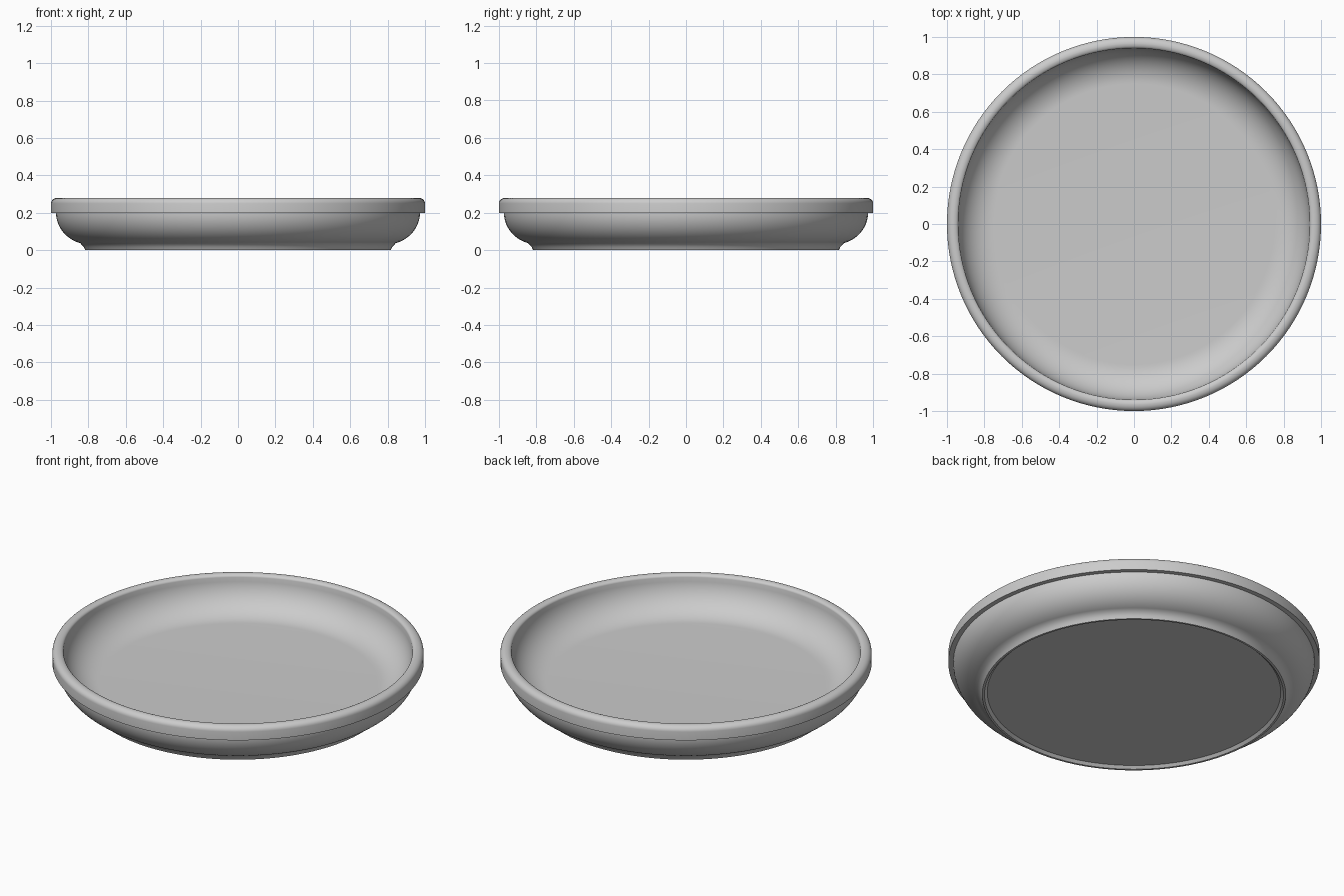
import bpy, bmesh
from math import sin, cos, pi, radians

if "Cube" in bpy.data.objects:
    bpy.data.objects.remove(bpy.data.objects["Cube"])

SEGMENTS = 128


def arc(cx, cz, rx, rz, a0, a1, n):
    """Points of an elliptical arc in the profile plane, angles in degrees."""
    return [(cx + rx * cos(radians(a0 + (a1 - a0) * i / n)),
             cz + rz * sin(radians(a0 + (a1 - a0) * i / n))) for i in range(n + 1)]


def lathe(name, profile):
    """Spin a profile that starts and ends on the z axis."""
    bm = bmesh.new()
    rings = []
    for r, z in profile:
        if r == 0:
            rings.append([bm.verts.new((0, 0, z))])
        else:
            rings.append([bm.verts.new((r * cos(2 * pi * i / SEGMENTS),
                                        r * sin(2 * pi * i / SEGMENTS), z))
                          for i in range(SEGMENTS)])
    for a, b in zip(rings, rings[1:]):
        for i in range(SEGMENTS):
            j = (i + 1) % SEGMENTS
            quad = [a[i % len(a)], a[j % len(a)], b[j % len(b)], b[i % len(b)]]
            bm.faces.new(list(dict.fromkeys(quad)))
    bmesh.ops.recalc_face_normals(bm, faces=bm.faces[:])
    mesh = bpy.data.meshes.new(name)
    bm.to_mesh(mesh)
    bm.free()
    obj = bpy.data.objects.new(name, mesh)
    bpy.context.collection.objects.link(obj)
    bpy.context.view_layer.objects.active = obj
    obj.select_set(True)
    bpy.ops.object.shade_smooth_by_angle(angle=radians(35))
    return obj


# Underside with a slightly recessed base and a small flared foot
profile = [(0, 0.015), (0.79, 0.015), (0.805, 0), (0.817, 0), (0.825, 0.018)]
# Bowed outer wall
profile += arc(0.79, 0.20, 0.183, 0.17, -73, 0, 14)
# Stepped rim band with rounded top
profile += [(1.0, 0.20)]
profile += arc(0.965, 0.25, 0.035, 0.03, 0, 90, 6)
profile += arc(0.965, 0.265, 0.025, 0.015, 100, 180, 4)
# Curved inner wall down to the flat floor
profile += arc(0.75, 0.265, 0.19, 0.185, -8, -90, 16)
profile += [(0, 0.08)]

lathe("shallow_dish", profile)
